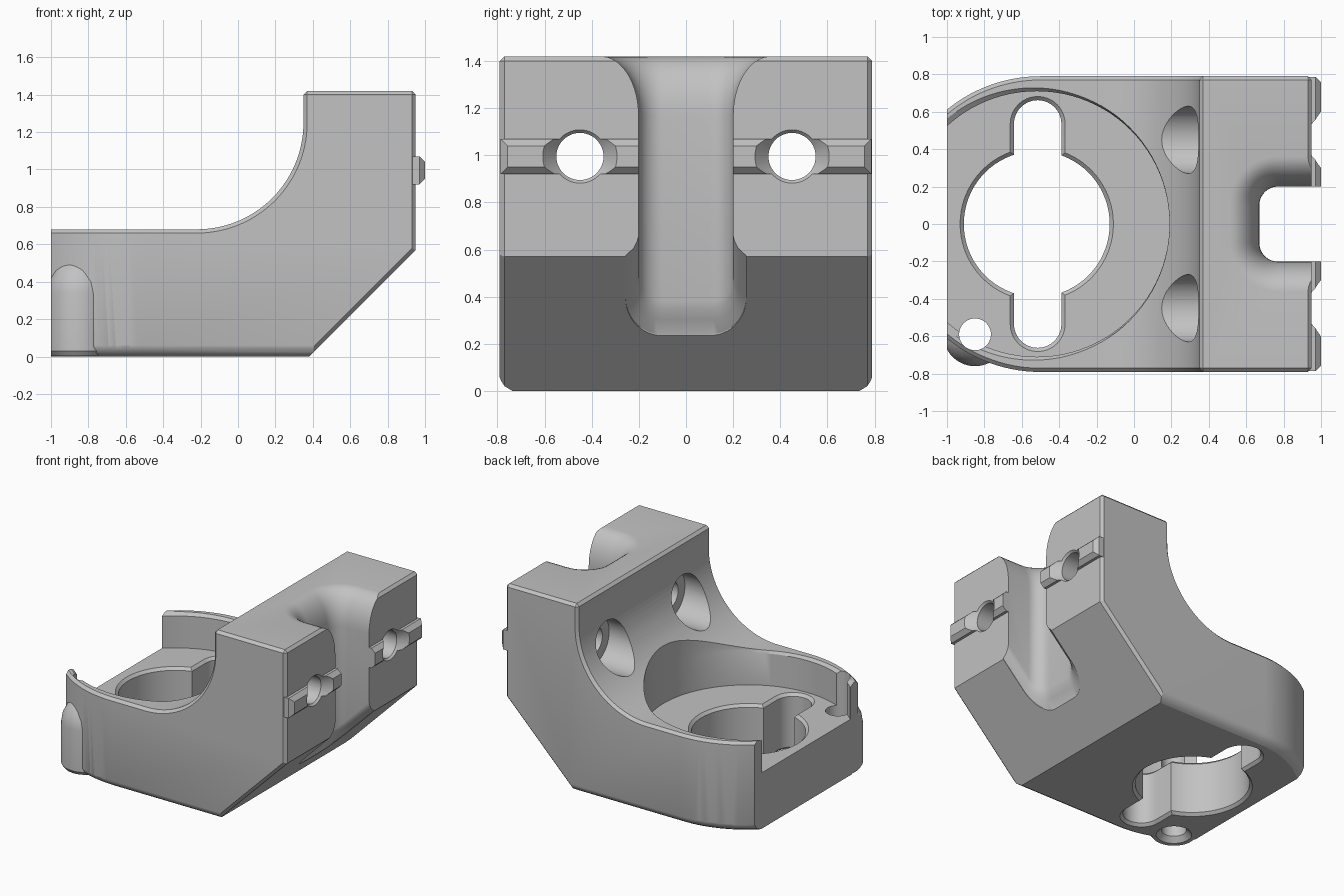
import bpy, bmesh
from math import sin, cos, pi, radians

if "Cube" in bpy.data.objects:
    bpy.data.objects.remove(bpy.data.objects["Cube"])

metal = bpy.data.materials.new("matte_grey")
metal.use_nodes = True
grey = (0.54, 0.54, 0.54, 1)
metal.diffuse_color = grey
metal.node_tree.nodes["Principled BSDF"].inputs["Base Color"].default_value = grey


def loft(name, rings):
    """Closed solid through rings with equal point counts."""
    bm = bmesh.new()
    rows = [[bm.verts.new(p) for p in ring] for ring in rings]
    n = len(rows[0])
    for a, b in zip(rows, rows[1:]):
        for i in range(n):
            j = (i + 1) % n
            bm.faces.new((a[i], a[j], b[j], b[i]))
    bm.faces.new(rows[0])
    bm.faces.new(rows[-1])
    bmesh.ops.recalc_face_normals(bm, faces=bm.faces)
    mesh = bpy.data.meshes.new(name)
    bm.to_mesh(mesh)
    bm.free()
    mesh.materials.append(metal)
    obj = bpy.data.objects.new(name, mesh)
    bpy.context.collection.objects.link(obj)
    return obj


def combine(target, tool, operation):
    mod = target.modifiers.new(operation.lower(), 'BOOLEAN')
    mod.operation = operation
    mod.solver = 'EXACT'
    mod.object = tool
    bpy.context.view_layer.objects.active = target
    bpy.ops.object.modifier_apply(modifier=mod.name)
    bpy.data.objects.remove(tool)


def arc(cx, cy, r, start, end, n):
    steps = [radians(start + (end - start) * i / n) for i in range(n + 1)]
    return [(cx + r * cos(t), cy + r * sin(t)) for t in steps]


def circle(cx, cy, r, n):
    return arc(cx, cy, r, 0, 360 - 360 / n, n - 1)


def at_z(outline, z):
    return [(x, y, z) for x, y in outline]


def turned(name, cx, cy, profile, n=72):
    """Upright round solid from (radius, height) pairs."""
    return loft(name, [at_z(circle(cx, cy, r, n), z) for r, z in profile])


def turned_x(name, cy, cz, profile, n=48):
    """Round solid lying along x from (radius, x) pairs."""
    return loft(name, [[(x, y, z) for y, z in circle(cy, cz, r, n)] for r, x in profile])


def u_shape(x0, half, r, n=12):
    """Outline open toward +x, with rounded corners at x0."""
    return ([(1.3, half)] + arc(x0 + r, half - r, r, 90, 180, n)
            + arc(x0 + r, r - half - 1e-3, r, 180, 270, n) + [(1.3, -half - 1e-3)])


def plan(d):
    return u_shape(-1.29 + d, 0.79 - d, 0.79 - d, 32)


# Main body: side profile trimmed by a round-ended plan
side = [(-1, 0), (0.38, 0), (0.95, 0.57), (0.95, 1.42), (0.35, 1.42)]
side += arc(-0.22, 1.25, 0.57, 0, -90, 28) + [(-1, 0.68)]
body = loft("bracket_body", [[(x, y, z) for x, z in side] for y in (-1, 1)])
combine(body, loft("plan", [at_z(plan(0), z) for z in (-0.1, 1.6)]), 'INTERSECT')

# Small chamfer on the upper and side edges
bm = bmesh.new()
bm.from_mesh(body.data)
bmesh.ops.remove_doubles(bm, verts=bm.verts, dist=0.0005)
chosen = []
for e in bm.edges:
    a, b = (v.co for v in e.verts)
    if len(e.link_faces) != 2 or e.calc_face_angle(0) < radians(28):
        continue
    across = abs((b - a).normalized().y) > 0.99
    if max(a.x, b.x) > -0.99 and max(a.z, b.z) > 0.01 and (not across or min(a.z, b.z) > 1.4):
        chosen.append(e)
bmesh.ops.bevel(bm, geom=chosen, offset=0.02, segments=1, affect='EDGES', clamp_overlap=False)
bmesh.ops.recalc_face_normals(bm, faces=bm.faces)
bm.to_mesh(body.data)
bm.free()

# Softened lower rim
rim = [(0.09, -0.02), (0.045, 0.006), (0.022, 0.02), (0.008, 0.04), (-0.01, 0.085), (-0.01, 1.6)]
combine(body, loft("rim", [at_z(plan(d), z) for d, z in rim]), 'INTERSECT')

# Pin boss bulging from the front left corner
boss = turned("pin_boss", -0.85, -0.59,
              [(0.15, 0.003), (0.17, 0.03), (0.17, 0.34), (0.16, 0.4), (0.13, 0.46), (0.06, 0.54)])
trim = loft("trim", [[(x, y, z) for x, y in ((-1.5, -1), (-1, -1), (-1, 0), (-1.5, 0))]
                     for z in (-0.5, 1)])
combine(boss, trim, 'DIFFERENCE')
combine(body, boss, 'UNION')

# Round pocket with a lip that fades toward the tall side
lip = ((-0.52, 0.71, 0.42), (-0.52, 0.71, 0.66), (-0.54, 0.73, 0.682), (-0.54, 0.73, 1.6))
combine(body, loft("pocket", [at_z(circle(cx, 0, r, 96), z) for cx, r, z in lip]), 'DIFFERENCE')

# Keyed through opening: circle plus cross slot, chamfered at both ends
steps = [(0.04, -0.02), (0, 0.02), (0, 0.40), (0.04, 0.44)]
combine(body, turned("opening", -0.52, 0, [(0.39 + d, z) for d, z in steps]), 'DIFFERENCE')
slot = loft("slot", [at_z(arc(-0.515, 0.535, 0.127 + d, 0, 180, 16)
                          + arc(-0.515, -0.535, 0.127 + d, 180, 360, 16), z) for d, z in steps])
combine(body, slot, 'DIFFERENCE')

# Pin hole with countersink underneath
pin = turned("pin_hole", -0.85, -0.59, [(0.14, -0.02), (0.085, 0.04), (0.085, 1)], 40)
combine(body, pin, 'DIFFERENCE')

# Keyed rails on the mounting face, tapered at the outer ends
for s in (-1, 1):
    rings = []
    for x, d in ((0.9, 0), (0.97, 0), (1.0, 0.03)):
        y0, y1, z0, z1 = s * 0.15, s * (0.787 - d), 0.92 + d, 1.07 - d
        rings.append([(x, y0, z0), (x, y1, z0), (x, y1, z1), (x, y0, z1)])
    combine(body, loft("rail", rings), 'UNION')


# Rounded channel, flared at the top and at the sloped underside
def channel_outline(d):
    return u_shape(0.67 - d, 0.2 + d, 0.1 + d)


rings = [[(x, y, x - 0.38 + h) for x, y in channel_outline(d)]
         for d, h in ((0.055, -0.1), (0.055, 0.005), (0.022, 0.035), (0.006, 0.065), (0, 0.09))]
for i in range(11):
    t = pi / 2 * i / 10
    rings.append(at_z(channel_outline(0.16 * (1 - cos(t))), 1.17 + 0.25 * sin(t)))
rings.append(at_z(channel_outline(0.16), 1.6))
combine(body, loft("channel", rings), 'DIFFERENCE')

# Screw holes: counterbore from the curved side, countersink through the rails
for y in (-0.45, 0.45):
    screw = turned_x("screw_hole", y, 0.995,
                     [(0.18, -0.3), (0.18, 0.45), (0.1, 0.4501), (0.1, 0.935), (0.175, 1.02)])
    combine(body, screw, 'DIFFERENCE')

# Smooth curved faces, keep hard edges
bpy.ops.object.select_all(action='DESELECT')
body.select_set(True)
bpy.context.view_layer.objects.active = body
bpy.ops.object.shade_smooth_by_angle(angle=radians(28))
